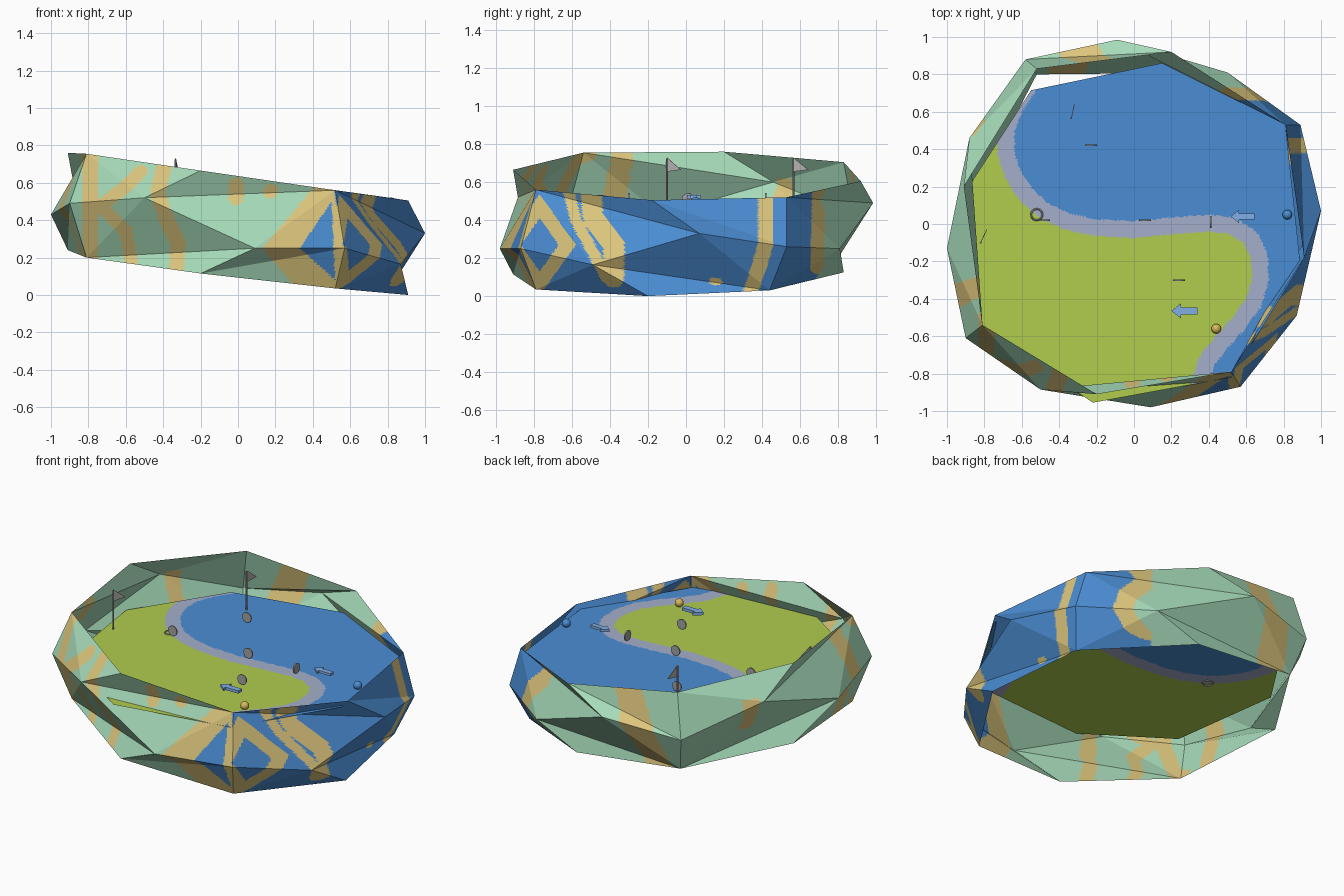
import bpy, bmesh, math
from mathutils import Vector as V, Matrix

if "Cube" in bpy.data.objects:
    bpy.data.objects.remove(bpy.data.objects["Cube"])

def mat(name, hexa):
    c = [int(hexa[i:i + 2], 16) / 255 for i in (0, 2, 4)]
    m = bpy.data.materials.new(name)
    m.diffuse_color = [((x + .055) / 1.055) ** 2.4 if x > .04 else x / 12.92 for x in c] + [1]
    m.use_nodes = True
    m.node_tree.nodes["Principled BSDF"].inputs["Base Color"].default_value = m.diffuse_color
    return m

MINT, SAND, BLUE = mat("mint", "A6DAB9"), mat("sand", "DCC57C"), mat("water_blue", "4B8DD3")
GRASS, PATH = mat("grass", "B1CD4F"), mat("path_lavender", "A5AFCC")
GREY, ARROW = mat("grey", "A2A2A2"), mat("arrow_blue", "86B4EE")
FLAGC, GOLD = mat("flag_grey", "B4B0B0"), mat("ball_gold", "D8B85C")

def seg_dist(p, a, b):
    dx, dy = b[0] - a[0], b[1] - a[1]
    t = ((p[0] - a[0]) * dx + (p[1] - a[1]) * dy) / (dx * dx + dy * dy)
    t = max(0, min(1, t))
    return math.hypot(p[0] - a[0] - t * dx, p[1] - a[1] - t * dy)

def near(p, line, w):
    return any(seg_dist(p, a, b) < w for a, b in zip(line, line[1:]))

def inside(p, poly):
    r = False
    for (x1, y1), (x2, y2) in zip(poly, poly[1:] + poly[:1]):
        if (y1 > p[1]) != (y2 > p[1]) and p[0] < (x2 - x1) * (p[1] - y1) / (y2 - y1) + x1:
            r = not r
    return r

def painted(name, tris, n, mats, rule):
    """Split flat triangles into small cells and colour each by a rule."""
    verts, faces, idx = [], [], []
    for a, b, c in tris:
        base, ids = len(verts), {}
        for i in range(n + 1):
            for j in range(n + 1 - i):
                ids[i, j] = len(verts)
                verts.append(a + (b - a) * (i / n) + (c - a) * (j / n))
        for i in range(n):
            for j in range(n - i):
                faces.append((ids[i, j], ids[i + 1, j], ids[i, j + 1]))
                if i + j < n - 1:
                    faces.append((ids[i + 1, j], ids[i + 1, j + 1], ids[i, j + 1]))
    me = bpy.data.meshes.new(name)
    me.from_pydata(verts, [], faces)
    for m in mats:
        me.materials.append(m)
    for f in faces:
        p = (verts[f[0]] + verts[f[1]] + verts[f[2]]) / 3
        idx.append(rule(p))
    me.polygons.foreach_set("material_index", idx)
    me.update()
    bpy.context.collection.objects.link(bpy.data.objects.new(name, me))

# ---- Faceted outer wall: upper rim, lower rim and a zigzag belt
T = [V(p) for p in ((.52, -.79, .56), (.91, -.18, .505), (.81, .53, .52), (.2, .92, .605),
                    (-.52, .83, .705), (-.91, .2, .76), (-.81, -.54, .755), (-.2, -.91, .665))]
B = [V(p) for p in ((.52, -.79, .035), (.91, -.2, 0), (.81, .44, .03), (.2, .83, .125),
                    (-.52, .8, .2), (-.91, .2, .24), (-.81, -.54, .2), (-.2, -.91, .115))]
BELT = [V(p) for p in ((.57, -.87, .25), (.87, -.49, .165), (1, .07, .33),
                       (.89, .53, .26), (.5, .81, .25), (-.09, .985, .49),
                       (-.58, .88, .43), (-.88, .46, .6), (-1, -.13, .43),
                       (-.9, -.61, .49), (-.5, -.885, .52), (.09, -.98, .25))]

def fan(*pts):
    return [(pts[0], pts[i], pts[i + 1]) for i in range(1, len(pts) - 1)]

tris = []
for q in range(4):
    t0, t1, t2 = (T[(2 * q + k) % 8] for k in range(3))
    b0, b1, b2 = (B[(2 * q + k) % 8] for k in range(3))
    c0, a, b, c2 = (BELT[(3 * q + k) % 12] for k in range(4))
    if q >= 2:      # first belt point is joined to the upper rim
        tris += fan(t0, c0, a, t1) + fan(t2, t1, a, b, c2)
        tris += fan(b0, b1, b, a, c0) + fan(b1, b2, c2, b)
    else:           # mirrored arrangement
        tris += fan(t0, c0, a, b, t1) + fan(t1, b, c2, t2)
        tris += fan(b0, b1, a, c0) + fan(b2, c2, b, a, b1)

FRONT = [([(-.79, .2), (-.79, .76)], .042), ([(-.74, .47), (-.6, .58), (-.52, .66)], .035),
         ([(-.7, .44), (-.6, .34), (-.57, .17)], .035),
         ([(-.39, .7), (-.43, .55), (-.38, .4), (-.32, .28), (-.33, .13)], .04),
         ([(-.01, .52), (-.01, .59)], .04), ([(.17, .55), (.18, .56)], .035)]
RIGHT = [([(-.5, .55), (-.49, .42), (-.38, .27), (-.38, .1)], .055),
         ([(-.62, .56), (-.58, .4), (-.42, .1)], .03),
         ([(.42, .52), (.42, .27), (.34, .02)], .04), ([(.7, .6), (.69, .15)], .035),
         ([(.14, .08), (.17, .075)], .02)]

def wall_rule(p):
    x, y, z = p
    ang = math.degrees(math.atan2(y, x))
    if -150 < ang < -57:                                  # front
        if inside((x, z), [(.33, .25), (.5, .5), (.52, .08)]):
            return 2
        if x > .13 + abs(z - .25) * .85:
            return 1
        return int(any(near((x, z), l, w) for l, w in FRONT))
    if -57 <= ang < 57:                                   # right
        d = abs(y + .77) / .1 + abs(z - .27) / .14
        if 1 < d < 1.9 or any(near((y, z), l, w) for l, w in RIGHT):
            return 1
        return 2 if y < .7 else 0
    if ang < 0:
        ang += 360
    s = (z - .45) * 25                                    # back and left
    return int(abs(ang - 108 + s) < 6 or abs(ang - 202) < 3.5
               or (abs(ang - 148) < 3 and .4 < z < .62))

painted("faceted_wall", tris, 40, [MINT, SAND, BLUE], wall_rule)

# ---- Level floor with grass, path and lake
FZ = .475
rim = [V((x, y, FZ)) for x, y in ((.15, .86), (-.55, .715), (-.91, .16), (-.81, -.56),
                                  (-.22, -.955), (.52, -.82), (.89, -.22), (.81, .53))]
curve = [(-.56, .74), (-.64, .62), (-.685, .5), (-.685, .38), (-.65, .27), (-.58, .16),
         (-.48, .07), (-.35, .01), (-.2, -.02), (0, -.03), (.2, -.01), (.4, .005), (.52, -.01),
         (.62, -.07), (.67, -.17), (.675, -.3), (.64, -.42), (.56, -.53), (.46, -.64),
         (.39, -.73), (.35, -.85)]
lake = curve + [(.35, -1.2), (1.2, -1.2), (1.2, 1.2), (-.56, 1.2)]

def floor_rule(p):
    q = (p.x, p.y)
    return 1 if near(q, curve, .045) else 2 if inside(q, lake) else 0

o = V((0, 0, FZ))
painted("floor", [(o, rim[i], rim[(i + 1) % 8]) for i in range(8)], 60,
        [GRASS, PATH, BLUE], floor_rule)

# ---- Small props
def finish(name, m):
    ob = bpy.context.object
    ob.name = name
    ob.data.materials.append(m)
    return ob

def plate(name, pts, y_or_z, thick, m, matrix):
    bm = bmesh.new()
    f = bm.faces.new([bm.verts.new((x, y, y_or_z)) for x, y in pts])
    g = bmesh.ops.extrude_face_region(bm, geom=[f])["geom"]
    bmesh.ops.translate(bm, vec=(0, 0, thick), verts=[v for v in g if isinstance(v, bmesh.types.BMVert)])
    bmesh.ops.recalc_face_normals(bm, faces=bm.faces)
    me = bpy.data.meshes.new(name)
    bm.to_mesh(me)
    bm.free()
    me.materials.append(m)
    ob = bpy.data.objects.new(name, me)
    ob.matrix_world = matrix
    bpy.context.collection.objects.link(ob)

# standing discs
for x, y, turn in ((-.48, .02, 0), (.06, .02, 0), (.41, .01, 90), (.24, -.3, 0), (-.23, .42, 0)):
    bpy.ops.mesh.primitive_cylinder_add(vertices=16, radius=.032, depth=.008, location=(x, y, .51),
                                        rotation=(math.pi / 2, 0, math.radians(turn)))
    finish("disc", GREY)

# flat ring
bpy.ops.mesh.primitive_torus_add(major_radius=.03, minor_radius=.005, major_segments=20,
                                 minor_segments=6, location=(-.52, .05, FZ))
finish("ring", GREY)

# balls
for x, y, m in ((.82, .05, BLUE), (.44, -.56, GOLD)):
    bpy.ops.mesh.primitive_uv_sphere_add(segments=16, ring_count=10, radius=.026, location=(x, y, .495))
    finish("ball", m)
    bpy.ops.object.shade_smooth_by_angle()

# flags on poles
for x, y, turn in ((-.82, -.1, 65), (-.335, .565, 78)):
    bpy.ops.mesh.primitive_cylinder_add(vertices=8, radius=.005, depth=.25, location=(x, y, FZ + .125))
    finish("flag_pole", GREY)
    mx = (Matrix.Translation((x, y, .655)) @ Matrix.Rotation(math.radians(turn), 4, 'Z')
          @ Matrix.Rotation(math.pi / 2, 4, 'X'))
    plate("flag", [(0, 0), (.08, .01), (0, .075)], -.002, .004, FLAGC, mx)

# direction arrows pointing left
outline = [(-.07, 0), (-.02, .04), (-.02, .018), (.07, .018), (.07, -.018), (-.02, -.018), (-.02, -.04)]
for x, y, s in ((.58, .04, .9), (.27, -.465, 1)):
    plate("arrow", outline, 0, .018, ARROW,
          Matrix.Translation((x, y, .515)) @ Matrix.Scale(s, 4))
